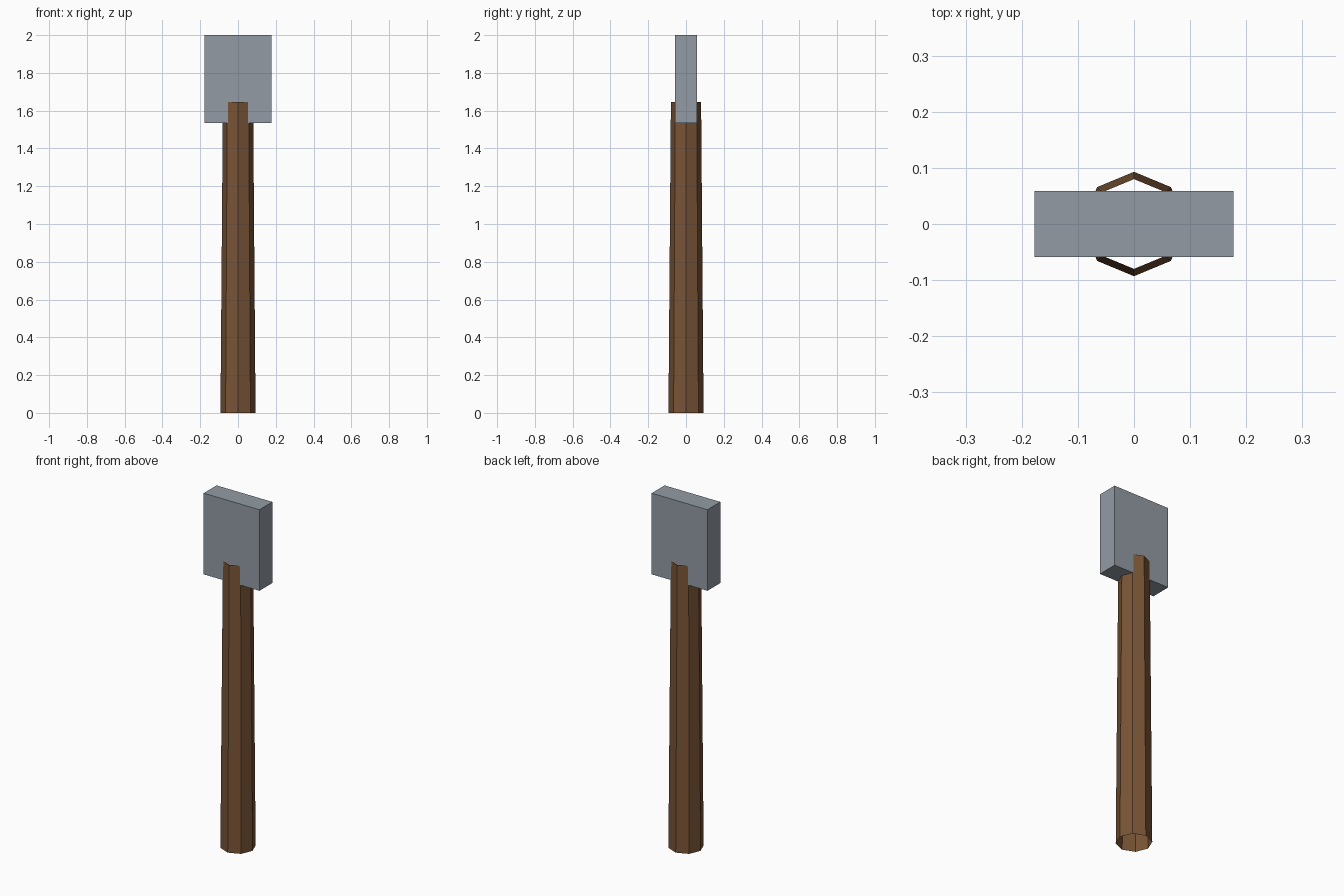
import bpy

cube = bpy.data.objects.get("Cube")
if cube:
    bpy.data.objects.remove(cube, do_unlink=True)


def material(name, color):
    mat = bpy.data.materials.new(name)
    mat.use_nodes = True
    mat.diffuse_color = (*color, 1)
    mat.node_tree.nodes["Principled BSDF"].inputs["Base Color"].default_value = (*color, 1)
    return mat


wood = material("brown wood", (0.19, 0.09, 0.037))
steel = material("grey steel", (0.29, 0.33, 0.37))

# Tapered eight-sided handle, an open tube with corners on the axes
HANDLE_TOP = 1.645
bpy.ops.mesh.primitive_cone_add(vertices=8, radius1=0.093, radius2=0.08, depth=HANDLE_TOP,
                                end_fill_type='NOTHING', location=(0, 0, HANDLE_TOP / 2))
handle = bpy.context.object
handle.name = "handle"
handle.data.materials.append(wood)

# Rectangular head, overlapping the handle's top
HEAD_BOTTOM, HEAD_TOP = 1.535, 2.0
bpy.ops.mesh.primitive_cube_add(size=1, location=(0, 0, (HEAD_BOTTOM + HEAD_TOP) / 2))
head = bpy.context.object
head.name = "head"
head.dimensions = (0.354, 0.117, HEAD_TOP - HEAD_BOTTOM)
head.data.materials.append(steel)
